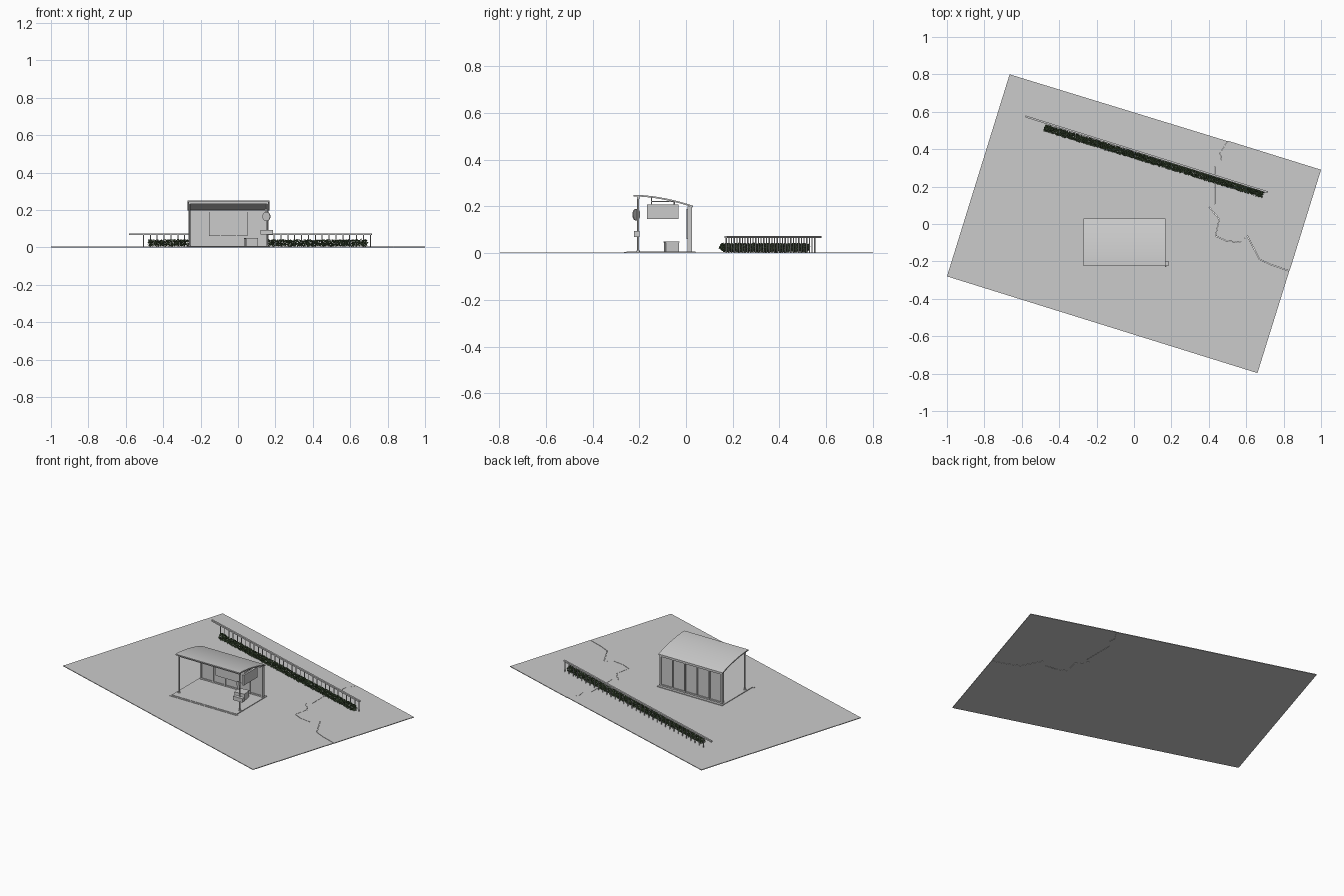
import bpy, bmesh, math, random
from mathutils import Vector, Matrix

if "Cube" in bpy.data.objects:
    bpy.data.objects.remove(bpy.data.objects["Cube"])
random.seed(4)

def mesh_object(name, bm, recalc=True):
    if recalc:
        bmesh.ops.recalc_face_normals(bm, faces=bm.faces[:])
    me = bpy.data.meshes.new(name)
    bm.to_mesh(me)
    bm.free()
    ob = bpy.data.objects.new(name, me)
    bpy.context.collection.objects.link(ob)
    return ob

def add_box(bm, lo, hi, mat=Matrix()):
    lo, hi = Vector(lo), Vector(hi)
    size = hi - lo
    m = mat @ Matrix.Translation((lo + hi) / 2) @ Matrix.Diagonal((*size, 1))
    bmesh.ops.create_cube(bm, size=1, matrix=m)

def add_cyl(bm, center, r, depth, rot=Matrix(), seg=16):
    bmesh.ops.create_cone(bm, cap_ends=True, segments=seg, radius1=r, radius2=r,
                          depth=depth, matrix=Matrix.Translation(center) @ rot)

def box(name, lo, hi, mat=Matrix()):
    bm = bmesh.new()
    add_box(bm, lo, hi, mat)
    return mesh_object(name, bm)

def prism(name, pts, direction):
    bm = bmesh.new()
    face = bm.faces.new([bm.verts.new(p) for p in pts])
    ext = bmesh.ops.extrude_face_region(bm, geom=[face])
    bmesh.ops.translate(bm, vec=direction,
                        verts=[v for v in ext['geom'] if isinstance(v, bmesh.types.BMVert)])
    return mesh_object(name, bm)

def smooth(ob):
    bpy.ops.object.select_all(action='DESELECT')
    ob.select_set(True)
    bpy.context.view_layer.objects.active = ob
    bpy.ops.object.shade_smooth_by_angle(angle=math.radians(35))

# Cracked ground: two thin pavement pieces divided by a jagged crack
GZ = 0.004
crack = [(.50, .443), (.46, .38), (.465, .34), (.43, .305), (.43, .2), (.43, .105), (.40, .09),
         (.455, .025), (.435, -.065), (.49, -.09), (.565, -.10), (.605, -.065), (.67, -.19),
         (.735, -.22), (.78, -.235), (.83, -.252)]
main = [(.66, -.797), (-1, -.28), (-.665, .80)] + crack
corner = [(x + .002, y + .002) for x, y in crack[::-1]] + [(1, .29)]
prism("pavement_main", [(x, y, 0) for x, y in main], (0, 0, GZ))
prism("pavement_cracked_corner", [(x, y, 0) for x, y in corner], (0, 0, GZ))

# Shelter floor slab with a low front step
box("floor_slab", (-.275, -.255, GZ), (.17, .04, .008))
box("floor_step", (-.285, -.266, GZ), (.18, -.255, .006))

# Curved roof, lofted from an arc profile
def roof_z(y):
    t = (y + .225) / .25
    return .25 - .045 * t ** 1.8

N = 16
ys = [-.225 + .255 * i / N for i in range(N + 1)]
profile = [(y, roof_z(y)) for y in ys] + [(y, roof_z(y) - .007) for y in ys[::-1]]
smooth(prism("curved_roof", [(-.27, y, z) for y, z in profile], (.438, 0, 0)))

# Edge beams under the roof
box("front_beam", (-.264, -.21, .231), (.162, -.2, .243))
box("rear_beam", (-.264, .006, .188), (.162, .026, .2))

# Rear wall: panels between mullions
box("rear_wall", (-.26, .013, .008), (.158, .018, .19))
bm = bmesh.new()
for i in range(6):
    x = -.26 + i * .4185 / 5
    w = .005 if i in (0, 5) else .003
    add_box(bm, (x - w, .007, .008), (x + w, .026, .195))
add_box(bm, (-.26, .009, .008), (.158, .024, .016))
mesh_object("wall_mullions", bm)

# Framed board on the inside of the wall
box("notice_board", (-.155, .003, .06), (.05, .013, .19))

# Front posts
bm = bmesh.new()
for x in (-.259, .157):
    add_cyl(bm, (x, -.205, .122), .0042, .232)
    add_cyl(bm, (x, -.205, .0095), .008, .003)
smooth(mesh_object("front_posts", bm))

# Hanging panel on the right with its hangers
box("hanging_panel", (.144, -.166, .146), (.156, -.033, .209))
bm = bmesh.new()
for y in (-.148, -.05):
    add_cyl(bm, (.15, y, (.207 + roof_z(y)) / 2), .0025, roof_z(y) - .21, seg=8)
add_box(bm, (.147, -.148, .219), (.153, -.05, .223))
mesh_object("panel_hangers", bm)

# Round sign turned toward the front left, and plate below it
bm = bmesh.new()
turn = Matrix.Rotation(math.radians(-37), 4, 'Z') @ Matrix.Rotation(math.pi / 2, 4, 'X')
add_cyl(bm, (.152, -.213, .165), .025, .005, turn, 32)
smooth(mesh_object("round_sign", bm))
box("post_plate", (.121, -.223, .07), (.186, -.2, .094))

# Small box seat on the floor
m = Matrix.Translation((.07, -.063, 0)) @ Matrix.Rotation(math.radians(8), 4, 'Z')
box("box_seat", (-.031, -.028, .008), (.031, .028, .046), m)
box("box_seat_lid", (-.033, -.03, .046), (.033, .03, .05), m)

# Railing behind the hedge
a, b = Vector((-.58, .575, 0)), Vector((.715, .17, 0))
d = b - a
L = d.length
rail = Matrix.Translation(a) @ Matrix.Rotation(math.atan2(d.y, d.x), 4, 'Z')
box("top_rail", (0, -.005, .065), (L, .005, .074), rail)
bm = bmesh.new()
count = 34
for i in range(count):
    x = .078 + (L - .086) * i / (count - 1)
    add_cyl(bm, rail @ Vector((x, 0, .035)), .0025, .062, seg=8)
smooth(mesh_object("rail_posts", bm))

# Hedge: many small folded leaves filling a long low volume
a, b = Vector((-.478, .514, 0)), Vector((.69, .158, 0))
d = b - a
hedge = Matrix.Translation(a) @ Matrix.Rotation(math.atan2(d.y, d.x), 4, 'Z')
bm = bmesh.new()
for i in range(6000):
    ang = random.uniform(0, math.tau)
    r = math.sqrt(random.uniform(.15, 1))
    pos = Vector((random.uniform(0, d.length), .018 * r * math.cos(ang),
                  .0235 + .0175 * r * math.sin(ang)))
    rot = Matrix.Rotation(random.uniform(0, math.tau), 4, 'Z') @ \
        Matrix.Rotation(random.uniform(-1.3, 1.3), 4, 'Y') @ \
        Matrix.Rotation(random.uniform(-1, 1), 4, 'X')
    s = random.uniform(.004, .007)
    pts = [(-s, 0, 0), (0, -s * .55, s * .25), (s, 0, 0), (0, s * .55, s * .25)]
    v = [bm.verts.new(hedge @ (pos + rot @ Vector(p))) for p in pts]
    for vert in v:
        vert.co.z = max(vert.co.z, .001)
    bm.faces.new((v[0], v[1], v[2]))
    bm.faces.new((v[0], v[2], v[3]))
leaves = mesh_object("hedge_leaves", bm, False)
green = bpy.data.materials.new("leaf_green")
green.diffuse_color = (.08, .13, .06, 1)
green.use_nodes = True
green.node_tree.nodes["Principled BSDF"].inputs["Base Color"].default_value = green.diffuse_color
leaves.data.materials.append(green)
